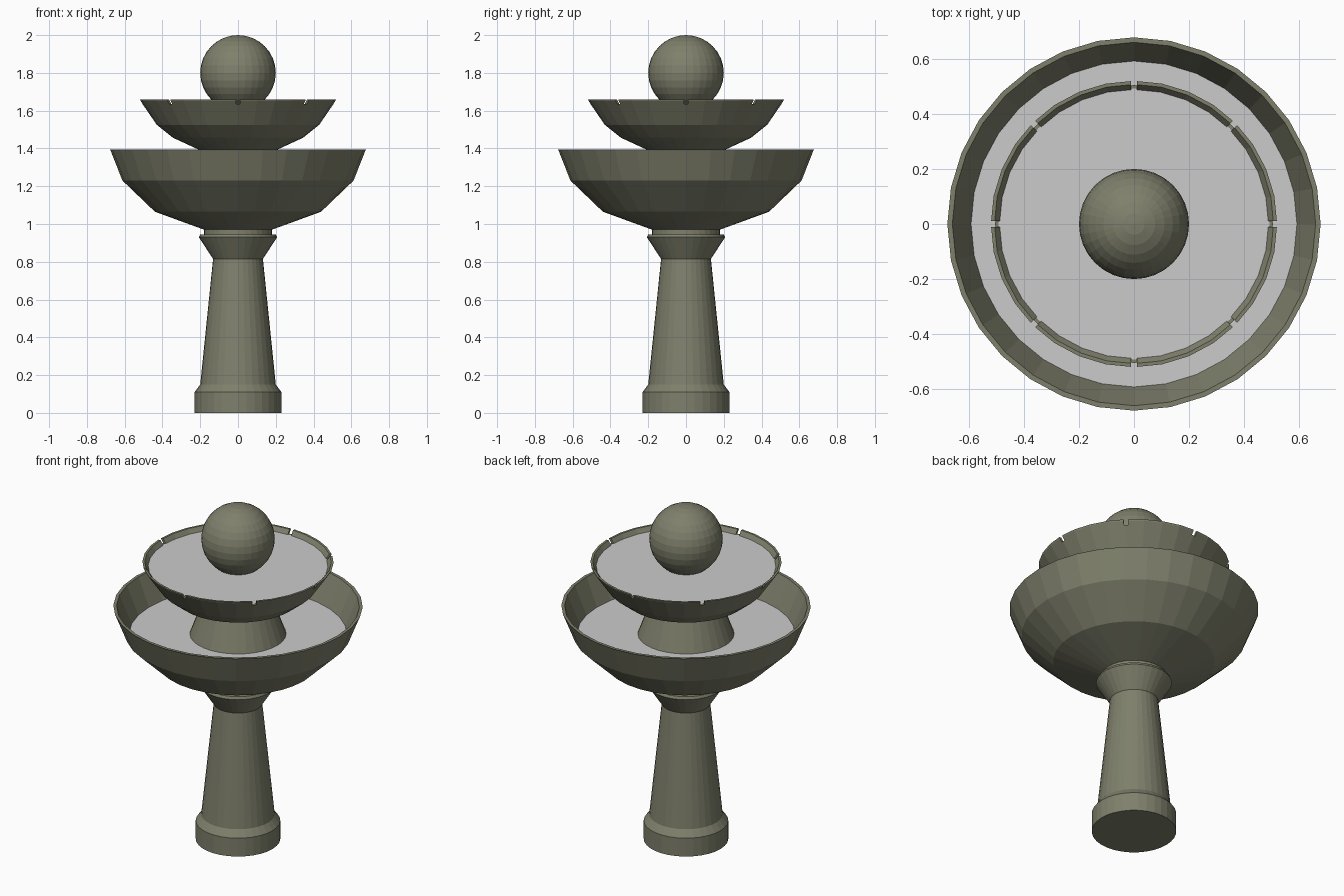
import bpy, bmesh, math
from mathutils import Matrix

if "Cube" in bpy.data.objects:
    bpy.data.objects.remove(bpy.data.objects["Cube"])

SEG = 32
stone = bpy.data.materials.new("stone")
stone.diffuse_color = (0.21, 0.215, 0.148, 1)
stone.use_nodes = True
stone.node_tree.nodes["Principled BSDF"].inputs["Base Color"].default_value = stone.diffuse_color


def finish(bm, name, mat=None):
    bmesh.ops.recalc_face_normals(bm, faces=bm.faces)
    me = bpy.data.meshes.new(name)
    bm.to_mesh(me)
    bm.free()
    ob = bpy.data.objects.new(name, me)
    bpy.context.collection.objects.link(ob)
    if mat:
        me.materials.append(mat)
    return ob


def lathe(name, profile, mat=stone):
    """Revolve (radius, height) points around z and cap both ends."""
    bm = bmesh.new()
    rings = []
    for r, z in profile:
        rings.append([bm.verts.new((r * math.cos(2 * math.pi * i / SEG),
                                    r * math.sin(2 * math.pi * i / SEG), z))
                      for i in range(SEG)])
    for a, b in zip(rings, rings[1:]):
        for i in range(SEG):
            j = (i + 1) % SEG
            bm.faces.new((a[i], a[j], b[j], b[i]))
    bm.faces.new(rings[0])
    bm.faces.new(rings[-1])
    return finish(bm, name, mat)


def water(name, r, z):
    bm = bmesh.new()
    bmesh.ops.create_circle(bm, cap_ends=True, segments=SEG, radius=r,
                            matrix=Matrix.Translation((0, 0, z)))
    return finish(bm, name)


# Column with plinth, flared capital and neck
lathe("column", [(0.23, 0), (0.23, 0.11), (0.2, 0.15), (0.132, 0.815),
                 (0.207, 0.93), (0.2, 0.945), (0.18, 0.945), (0.18, 0.98)])

# Lower bowl: outside, rim, inside
lathe("lower_bowl", [(0.18, 0.97), (0.44, 1.065), (0.612, 1.23), (0.675, 1.39),
                     (0.678, 1.395), (0.66, 1.395), (0.592, 1.23),
                     (0.43, 1.085), (0.18, 0.99)])
water("lower_water", 0.595, 1.23)

# Pedestal between the bowls
lathe("pedestal", [(0.32, 1.07), (0.262, 1.23), (0.2, 1.4)])

# Upper bowl
upper = lathe("upper_bowl", [(0.2, 1.39), (0.345, 1.457), (0.43, 1.525),
                             (0.517, 1.652), (0.52, 1.66), (0.507, 1.66),
                             (0.415, 1.535), (0.335, 1.472), (0.19, 1.41)])

# Eight spill notches cut through the upper rim
bm = bmesh.new()
for k in range(8):
    m = (Matrix.Rotation(k * math.pi / 4, 4, 'Z')
         @ Matrix.Translation((0.51, 0, 1.67))
         @ Matrix.Diagonal((0.1, 0.023, 0.072, 1)))
    bmesh.ops.create_cube(bm, size=1, matrix=m)
cutter = finish(bm, "notch_cutter")
cutter.hide_render = True
mod = upper.modifiers.new("notches", 'BOOLEAN')
mod.operation = 'DIFFERENCE'
mod.solver = 'EXACT'
mod.object = cutter
bpy.context.view_layer.objects.active = upper
bpy.ops.object.modifier_apply(modifier=mod.name)
bpy.data.objects.remove(cutter)
water("upper_water", 0.492, 1.635)

# Ball on top
bm = bmesh.new()
bmesh.ops.create_uvsphere(bm, u_segments=SEG, v_segments=16, radius=0.2,
                          matrix=Matrix.Translation((0, 0, 1.8)))
finish(bm, "ball", stone)
